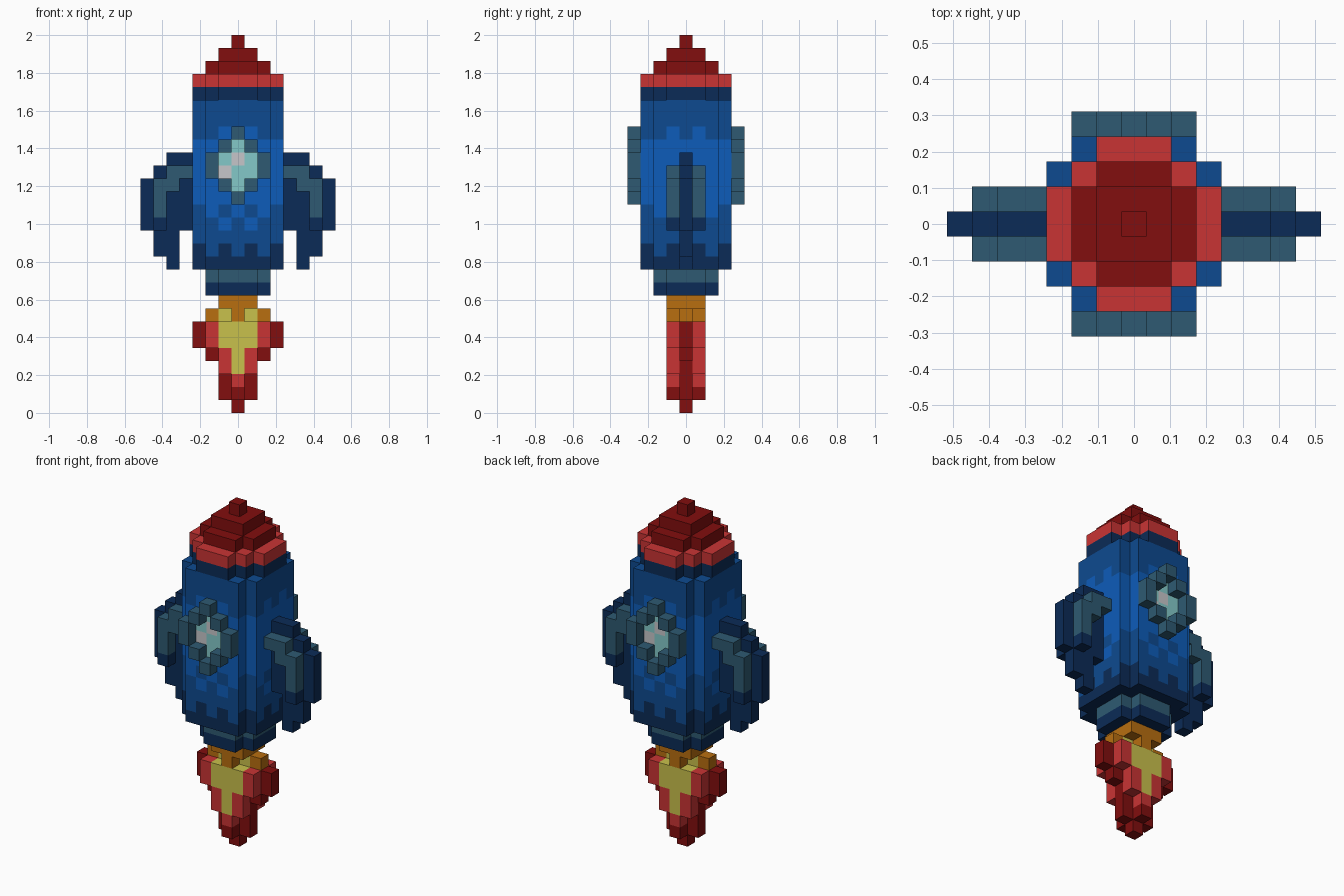
import bpy, bmesh
from mathutils import Vector

if "Cube" in bpy.data.objects:
    bpy.data.objects.remove(bpy.data.objects["Cube"])

UNIT = 2 / 29  # edge of one block

# Palette: key -> name and display colour
PALETTE = {
    "b": ("bright_blue", "0d5cba"),
    "m": ("mid_blue", "0d4a90"),
    "n": ("navy", "0b2b57"),
    "t": ("slate_teal", "2e5a72"),
    "r": ("red", "c93434"),
    "d": ("dark_red", "820e0e"),
    "o": ("orange", "b86e10"),
    "y": ("yellow", "c9c14c"),
    "c": ("pale_cyan", "84c9c9"),
    "w": ("glint_white", "c6c6ca"),
}
KEYS = list(PALETTE)


def linear(hex_pair):
    v = int(hex_pair, 16) / 255
    return v / 12.92 if v <= 0.04045 else ((v + 0.055) / 1.055) ** 2.4


def make_material(name, code):
    mat = bpy.data.materials.new(name)
    mat.use_nodes = True
    colour = tuple(linear(code[i:i + 2]) for i in (0, 2, 4)) + (1.0,)
    mat.diffuse_color = colour
    mat.node_tree.nodes["Principled BSDF"].inputs["Base Color"].default_value = colour
    return mat


MATERIALS = [make_material(*PALETTE[k]) for k in KEYS]
parts = {}  # part name -> {block cell: colour key}


def slab(part, half, corner, rows, key):
    """Stack of square layers with stepped corners."""
    cells = parts.setdefault(part, {})
    span = range(-half, half + 1)
    for z in rows:
        for x in span:
            for y in span:
                if abs(x) + abs(y) <= corner:
                    cells[x, y, z] = key


def drawing(part, rows, top, left, y, flip=1):
    """Upright layer of blocks from rows of colour keys."""
    cells = parts.setdefault(part, {})
    for down, row in enumerate(rows):
        for i, key in enumerate(row):
            if key != ".":
                cells[flip * (left + i), y, top - down] = key


# Nose cone
slab("nose_cone", 0, 0, [28], "d")
slab("nose_cone", 1, 2, [27], "d")
slab("nose_cone", 2, 3, [26], "d")
slab("nose_band", 3, 4, [25], "r")
slab("nose_collar", 3, 4, [24], "n")

# Hull and engine
slab("hull", 3, 5, range(11, 24), "m")
slab("engine_ring", 2, 3, [10], "t")
slab("engine_base", 2, 3, [9], "n")
slab("nozzle", 1, 2, [8], "o")

# Round windows, front and back
FRAME = ["..t..", ".t.t.", "t...t", "t...t", ".t.t.", "..t.."]
GLASS = ["..c..", ".cwc.", ".wcc.", "..c.."]
for label, side in (("front", 1), ("back", -1)):
    drawing(label + "_window_frame", FRAME, 21, -2, -4 * side, side)
    drawing(label + "_window_glass", GLASS, 20, -2, -3 * side, side)
    for cell in parts[label + "_window_glass"]:
        parts["hull"].pop(cell, None)

# Side fins: central blade with a raised arch on both faces
BLADE = ["nn..", "nnn.", "nnnn", "nnnn", "nnnn", "nnnn", ".nn.", ".nn.", ".n.."]
ARCH = ["tt..", ".tt.", "..t.", "..t.", "..n."]
for label, side in (("left", 1), ("right", -1)):
    drawing(label + "_fin", BLADE, 19, 4, 0, side)
    for y in (-1, 1):
        drawing(label + "_fin", ARCH, 18, 4, y, side)

# Exhaust flame
FLAME_CORE = [".oyoyo.", "drrrrrd", "drrrrrd", ".dryrd.",
              "..dyd..", "..drd..", "..ddd..", "...d..."]
FLAME_FACE = ["...o...", ".ryyyr.", ".ryyyr.", "..ryr..",
              "..ryr..", "...r...", "...d..."]
drawing("flame", FLAME_CORE, 7, -3, 0)
for y in (-1, 1):
    drawing("flame", FLAME_FACE, 7, -3, y)


def hull_colour(z, across):
    """Horizontal bands with checkered transitions."""
    odd = across % 2 == 1
    if z == 11 or (z == 12 and odd):
        return "n"
    if 16 <= z <= 20 or (z == 15 and not odd):
        return "b"
    if z in (14, 21) and abs(across) == 1:
        return "b"
    return "m"


DIRECTIONS = [Vector(s * int(a == i) for i in range(3))
              for a in range(3) for s in (-1, 1)]
occupied = {cell for cells in parts.values() for cell in cells}


def build(name, cells):
    """Mesh the exposed faces of a set of blocks."""
    bm = bmesh.new()
    corners = {}

    def vert(p):
        key = tuple(round(2 * v) for v in p)
        if key not in corners:
            corners[key] = bm.verts.new((p + Vector((0, 0, 0.5))) * UNIT)
        return corners[key]

    for cell, key in cells.items():
        centre = Vector(cell)
        for n in DIRECTIONS:
            if tuple(int(v) for v in centre + n) in occupied:
                continue
            u = Vector((n.y, n.z, n.x))
            v = n.cross(u)
            ring = [centre + (n + a * u + b * v) / 2
                    for a, b in ((-1, -1), (1, -1), (1, 1), (-1, 1))]
            face = bm.faces.new([vert(p) for p in ring])
            if name == "hull":
                key = hull_colour(cell[2], cell[1] if n.x else cell[0])
            face.material_index = KEYS.index(key)
    mesh = bpy.data.meshes.new(name)
    bm.to_mesh(mesh)
    bm.free()
    for mat in MATERIALS:
        mesh.materials.append(mat)
    bpy.context.collection.objects.link(bpy.data.objects.new(name, mesh))


for part_name, part_cells in parts.items():
    build(part_name, part_cells)
